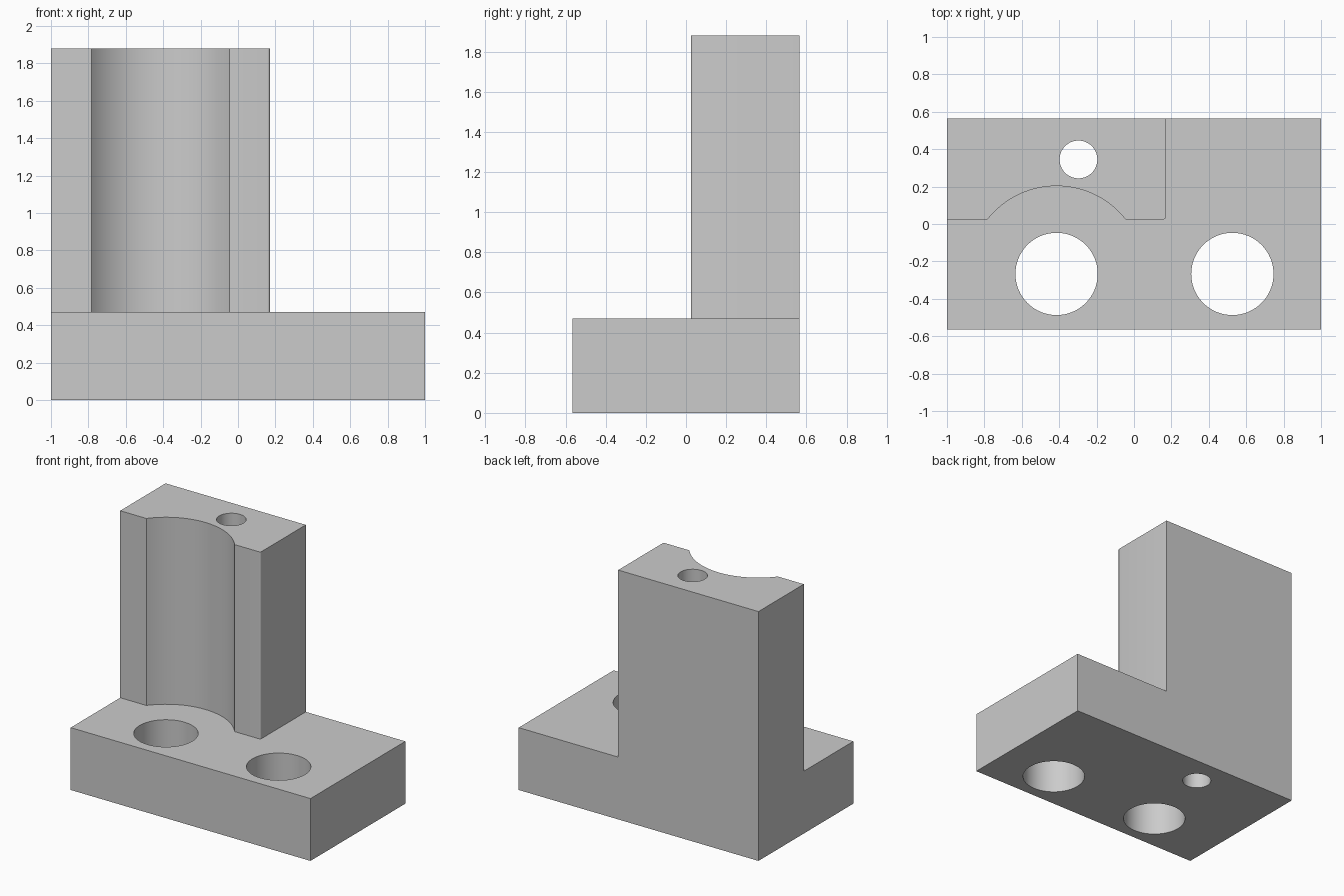
import bpy
import bmesh
from math import atan2, cos, sin, pi, radians

cube = bpy.data.objects.get("Cube")
if cube:
    bpy.data.objects.remove(cube, do_unlink=True)

# Main dimensions
BACK, BASE_TOP, TOP = 0.565, 0.47, 1.88
FACE_Y, RIGHT_X, ROUND = 0.025, 0.17, 0.012
BORE_X, BORE_Y, BORE_R = -0.414, -0.267, 0.22
RECESS_R = 0.47

grey = bpy.data.materials.new("plain grey")
grey.use_nodes = True
colour = (0.6, 0.6, 0.6, 1)
grey.diffuse_color = colour
grey.node_tree.nodes["Principled BSDF"].inputs["Base Color"].default_value = colour


def arc(cx, cy, r, start, end, steps):
    return [(cx + r * cos(start + (end - start) * i / steps),
             cy + r * sin(start + (end - start) * i / steps))
            for i in range(steps + 1)]


def prism(name, outline, z0, z1):
    """Extrude a flat outline straight up into a solid."""
    bm = bmesh.new()
    face = bm.faces.new([bm.verts.new((x, y, z0)) for x, y in outline])
    top = bmesh.ops.extrude_face_region(bm, geom=[face])["geom"]
    moved = [v for v in top if isinstance(v, bmesh.types.BMVert)]
    bmesh.ops.translate(bm, verts=moved, vec=(0, 0, z1 - z0))
    bmesh.ops.recalc_face_normals(bm, faces=bm.faces)
    mesh = bpy.data.meshes.new(name)
    bm.to_mesh(mesh)
    bm.free()
    mesh.materials.append(grey)
    obj = bpy.data.objects.new(name, mesh)
    bpy.context.collection.objects.link(obj)
    return obj


def combine(target, tool, operation):
    """Apply a boolean and discard the tool."""
    mod = target.modifiers.new(tool.name, "BOOLEAN")
    mod.operation, mod.solver, mod.object = operation, "EXACT", tool
    bpy.context.view_layer.objects.active = target
    bpy.ops.object.modifier_apply(modifier=mod.name)
    bpy.data.objects.remove(tool, do_unlink=True)


# Base block
block = prism("bracket_block",
              [(-1, -BACK), (1, -BACK), (1, BACK), (-1, BACK)], 0, BASE_TOP)

# Upright with a curved recess around the left bore and one eased corner
half = atan2(FACE_Y - BORE_Y, (RECESS_R ** 2 - (FACE_Y - BORE_Y) ** 2) ** 0.5)
outline = [(-1, BACK), (-1, FACE_Y)]
outline += arc(BORE_X, BORE_Y, RECESS_R, pi - half, half, 40)
outline += arc(RIGHT_X - ROUND, FACE_Y + ROUND, ROUND, -pi / 2, 0, 4)
outline += [(RIGHT_X, BACK)]
combine(block, prism("upright", outline, BASE_TOP / 2, TOP), "UNION")

# Two large bores and the long narrow one, all right through
for name, x, y, r in (("right_bore", BORE_X, BORE_Y, BORE_R),
                      ("left_bore", 0.526, BORE_Y, BORE_R),
                      ("narrow_bore", -0.297, 0.345, 0.101)):
    circle = arc(x, y, r, 0, 2 * pi, 64)[:-1]
    combine(block, prism(name, circle, -0.1, TOP + 0.1), "DIFFERENCE")

# Smooth curved walls, crisp edges
bpy.ops.object.select_all(action="DESELECT")
block.select_set(True)
bpy.context.view_layer.objects.active = block
bpy.ops.object.shade_smooth_by_angle(angle=radians(30))
